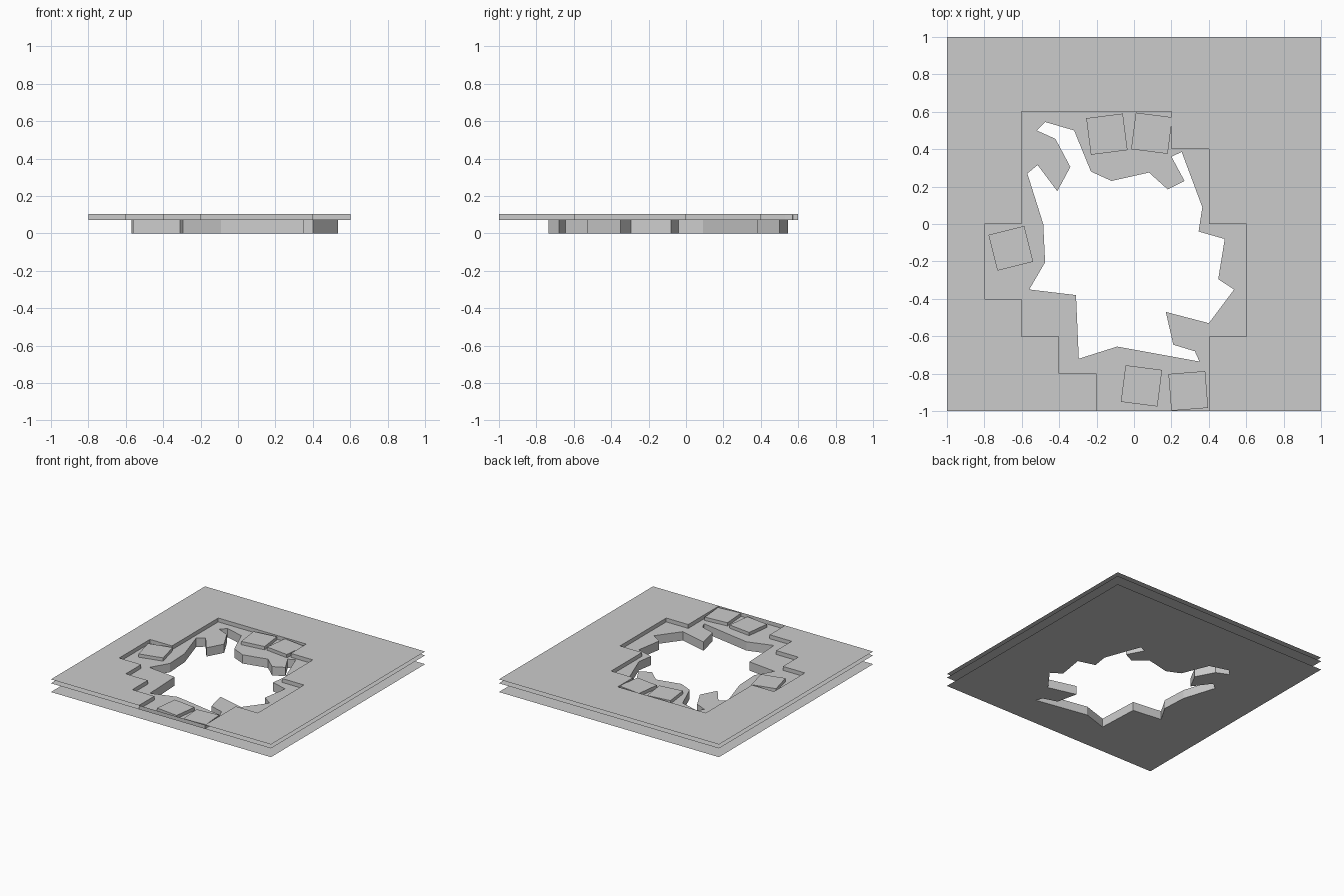
import bpy, bmesh
from math import radians
from mathutils import Matrix

if "Cube" in bpy.data.objects:
    bpy.data.objects.remove(bpy.data.objects["Cube"])

SLAB, TOP = 0.072, 0.104

square = [(-1, -1), (1, -1), (1, 1), (-1, 1)]

# jagged outline broken through the slab
hole = [(-.52, .50), (-.475, .545), (-.32, .50), (-.23, .28), (-.12, .23), (.08, .275),
        (.18, .185), (.27, .23), (.20, .36), (.255, .385), (.365, .09), (.345, -.04),
        (.485, -.08), (.45, -.295), (.535, -.35), (.40, -.53), (.17, -.47), (.21, -.645),
        (.325, -.68), (.35, -.735), (-.09, -.655), (-.295, -.72), (-.31, -.38),
        (-.56, -.35), (-.475, -.205), (-.485, 0), (-.57, .27), (-.515, .315),
        (-.41, .175), (-.34, .305), (-.42, .455)]

# stepped outline of missing tiles, clockwise, open towards the front edge
steps = [(-.2, -1), (-.2, -.8), (-.4, -.8), (-.4, -.6), (-.6, -.6), (-.6, -.4),
         (-.8, -.4), (-.8, 0), (-.6, 0), (-.6, .6), (.2, .6), (.2, .4), (.4, .4),
         (.4, 0), (.6, 0), (.6, -.6), (.4, -.6), (.4, -1)]


def finish(bm, name):
    me = bpy.data.meshes.new(name)
    bm.to_mesh(me)
    bm.free()
    ob = bpy.data.objects.new(name, me)
    bpy.context.collection.objects.link(ob)
    return ob


def sheet(name, loops, z, up):
    """Flat sheet bounded by the loops; inner loops are holes."""
    bm = bmesh.new()
    for loop in loops:
        vs = [bm.verts.new((x, y, z)) for x, y in loop]
        for a, b in zip(vs, vs[1:] + vs[:1]):
            bm.edges.new((a, b))
    bmesh.ops.triangle_fill(bm, edges=bm.edges[:], use_beauty=True, normal=(0, 0, 1))
    bm.normal_update()
    for f in bm.faces:
        if (f.normal.z > 0) != up:
            f.normal_flip()
    return finish(bm, name)


def wall(name, loop, z0, z1):
    """Vertical band along a clockwise loop, facing into the opening."""
    bm = bmesh.new()
    lo = [bm.verts.new((x, y, z0)) for x, y in loop]
    hi = [bm.verts.new((x, y, z1)) for x, y in loop]
    for i in range(len(loop)):
        j = (i + 1) % len(loop)
        bm.faces.new((lo[i], lo[j], hi[j], hi[i]))
    return finish(bm, name)


# broken slab: underside, upper side, hole edge
sheet("ceiling_underside", [square, hole], 0, False)
sheet("slab_surface", [square, hole], SLAB, True)
wall("hole_edge", hole, 0, SLAB)

# tiled floor layer with its stepped edge
sheet("tile_surface", [[(-1, -1)] + steps + [(1, -1), (1, 1), (-1, 1)]], TOP, True)
wall("tile_edge", steps, SLAB, TOP)

# loose tiles lying in the recess
for i, (x, y, ang) in enumerate([(-.145, .48, 7.3), (.095, .485, -7.3), (-.658, -.13, 14),
                                 (.04, -.865, -7.3), (.29, -.892, 4.5)]):
    bm = bmesh.new()
    h = 0.099 - SLAB
    bmesh.ops.create_cube(bm, size=1, matrix=Matrix.Translation((x, y, SLAB + h / 2))
                          @ Matrix.Rotation(radians(ang), 4, 'Z')
                          @ Matrix.Diagonal((.197, .197, h, 1)))
    finish(bm, f"loose_tile_{i + 1}")
